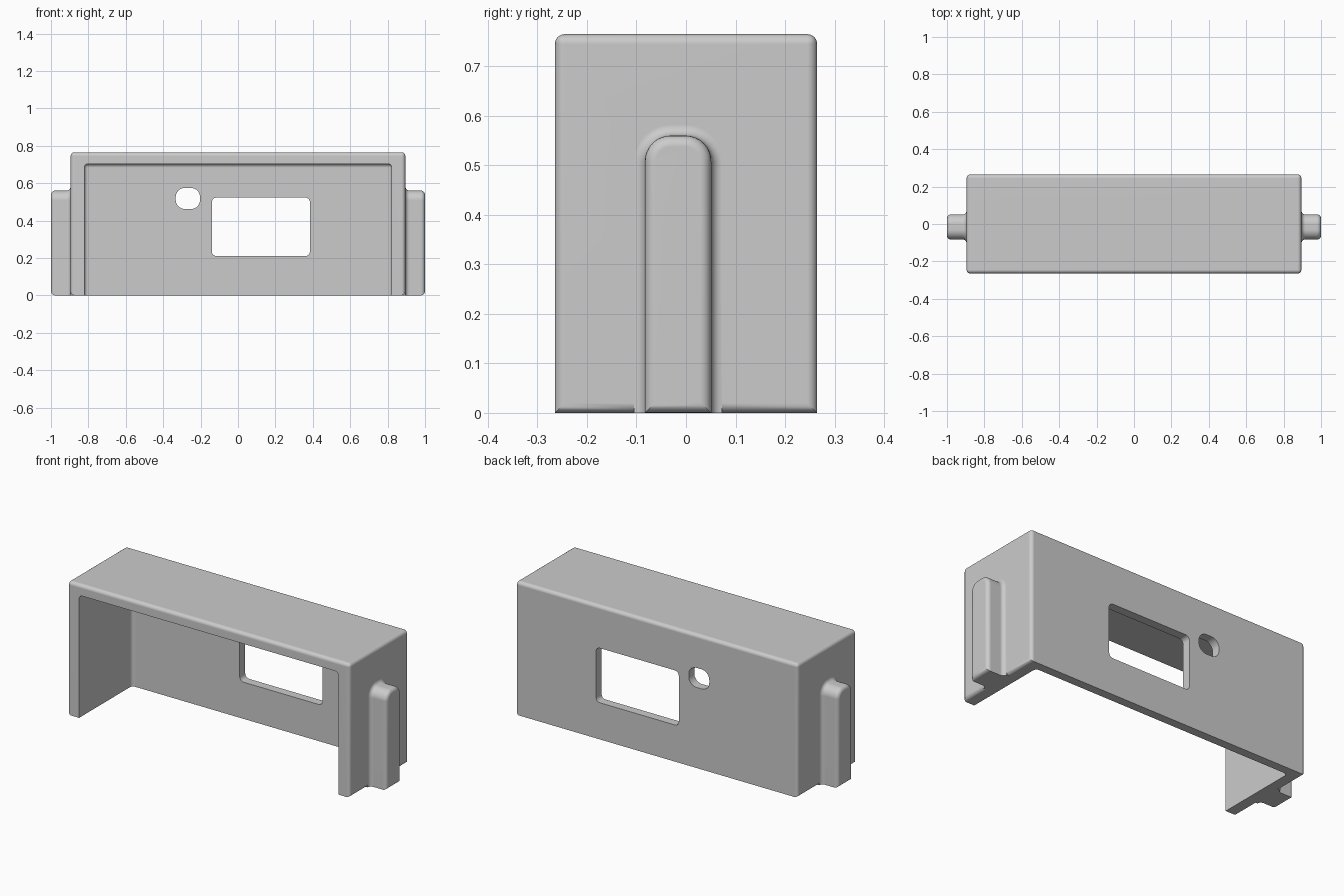
import bpy, bmesh, math
from mathutils import Vector

if "Cube" in bpy.data.objects:
    bpy.data.objects.remove(bpy.data.objects["Cube"])

grey = bpy.data.materials.new("light grey plastic")
grey.use_nodes = True
grey.diffuse_color = (0.6, 0.6, 0.6, 1)
grey.node_tree.nodes["Principled BSDF"].inputs["Base Color"].default_value = (0.6, 0.6, 0.6, 1)


def finish(bm, name):
    bmesh.ops.recalc_face_normals(bm, faces=bm.faces)
    mesh = bpy.data.meshes.new(name)
    bm.to_mesh(mesh)
    bm.free()
    mesh.materials.append(grey)
    obj = bpy.data.objects.new(name, mesh)
    bpy.context.collection.objects.link(obj)
    return obj


def rounded_box(name, low, high, radius, keep, segments=4):
    """Box between two corners, rounding the edges whose midpoint passes keep."""
    low, high = Vector(low), Vector(high)
    bm = bmesh.new()
    bmesh.ops.create_cube(bm, size=1)
    for v in bm.verts:
        v.co = (low + high) / 2 + v.co * (high - low)
    edges = [e for e in bm.edges if keep(e)]
    bmesh.ops.bevel(bm, geom=edges, offset=radius, segments=segments,
                    profile=0.5, affect='EDGES')
    return finish(bm, name)


def along_y(edge):
    d = edge.verts[0].co - edge.verts[1].co
    return abs(d.y) > abs(d.x) + abs(d.z)


def shell_edge(edge):
    """Everything except the long bottom edges."""
    a, b = (v.co for v in edge.verts)
    return not (a.z < 0.01 and b.z < 0.01 and abs(a.x - b.x) > 0.1)


def rib_ring(bm, x, d):
    """Arched outline of the rib, grown by d."""
    y0, y1, z0, z1, r = -0.083 - d, 0.051 + d, max(0, -d), 0.56 + d, 0.052 + d
    pts = [(y1, z0)]
    for cy, start in ((y1 - r, 0), (y0 + r, 90)):
        for i in range(9):
            a = math.radians(start + i * 90 / 8)
            pts.append((cy + r * math.cos(a), z1 - r + r * math.sin(a)))
    pts.append((y0, z0))
    return [bm.verts.new((x, y, z)) for y, z in pts]


def rib(name, side):
    """Side rib: flared foot, straight flank and rounded outer rim."""
    r, steps = 0.022, 5
    quarter = [math.radians(i * 90 / steps) for i in range(steps + 1)]
    levels = [(0.85, r)]
    levels += [(0.895 + r * (1 - math.cos(a)), r * (1 - math.sin(a))) for a in quarter]
    levels += [(1 - r + r * math.sin(a), -r * (1 - math.cos(a))) for a in quarter]
    bm = bmesh.new()
    rings = [rib_ring(bm, side * x, d) for x, d in levels]
    for a, b in zip(rings, rings[1:]):
        for i in range(len(a)):
            j = (i + 1) % len(a)
            bm.faces.new((a[i], a[j], b[j], b[i]))
    bm.faces.new(rings[0])
    bm.faces.new(rings[-1])
    return finish(bm, name)


# Outer shell
housing = rounded_box("housing", (-0.895, -0.265, 0), (0.895, 0.265, 0.765), 0.02, shell_edge)

# Side ribs
ribs = [rib("left_rib", 1), rib("right_rib", -1)]

# Hollow open to the front and bottom, then the two openings in the back wall
cutters = [
    rounded_box("hollow_cutter", (-0.822, -0.5, -0.3), (0.822, 0.215, 0.703), 0.02, lambda e: True),
    rounded_box("window_cutter", (-0.14, 0.1, 0.21), (0.385, 0.5, 0.523), 0.025, along_y),
    rounded_box("button_hole_cutter", (-0.333, 0.1, 0.462), (-0.203, 0.5, 0.574), 0.048, along_y, 8),
]

bpy.context.view_layer.objects.active = housing
for tool, mode in [(o, 'UNION') for o in ribs] + [(o, 'DIFFERENCE') for o in cutters]:
    mod = housing.modifiers.new(tool.name, 'BOOLEAN')
    mod.operation, mod.object, mod.solver = mode, tool, 'EXACT'
    bpy.ops.object.modifier_apply(modifier=mod.name)
    bpy.data.objects.remove(tool)

# Smooth fillets with crisp flat faces
bpy.ops.object.select_all(action='DESELECT')
housing.select_set(True)
bpy.ops.object.shade_smooth_by_angle(angle=math.radians(35))
weighted = housing.modifiers.new("even shading", 'WEIGHTED_NORMAL')
weighted.keep_sharp = True
